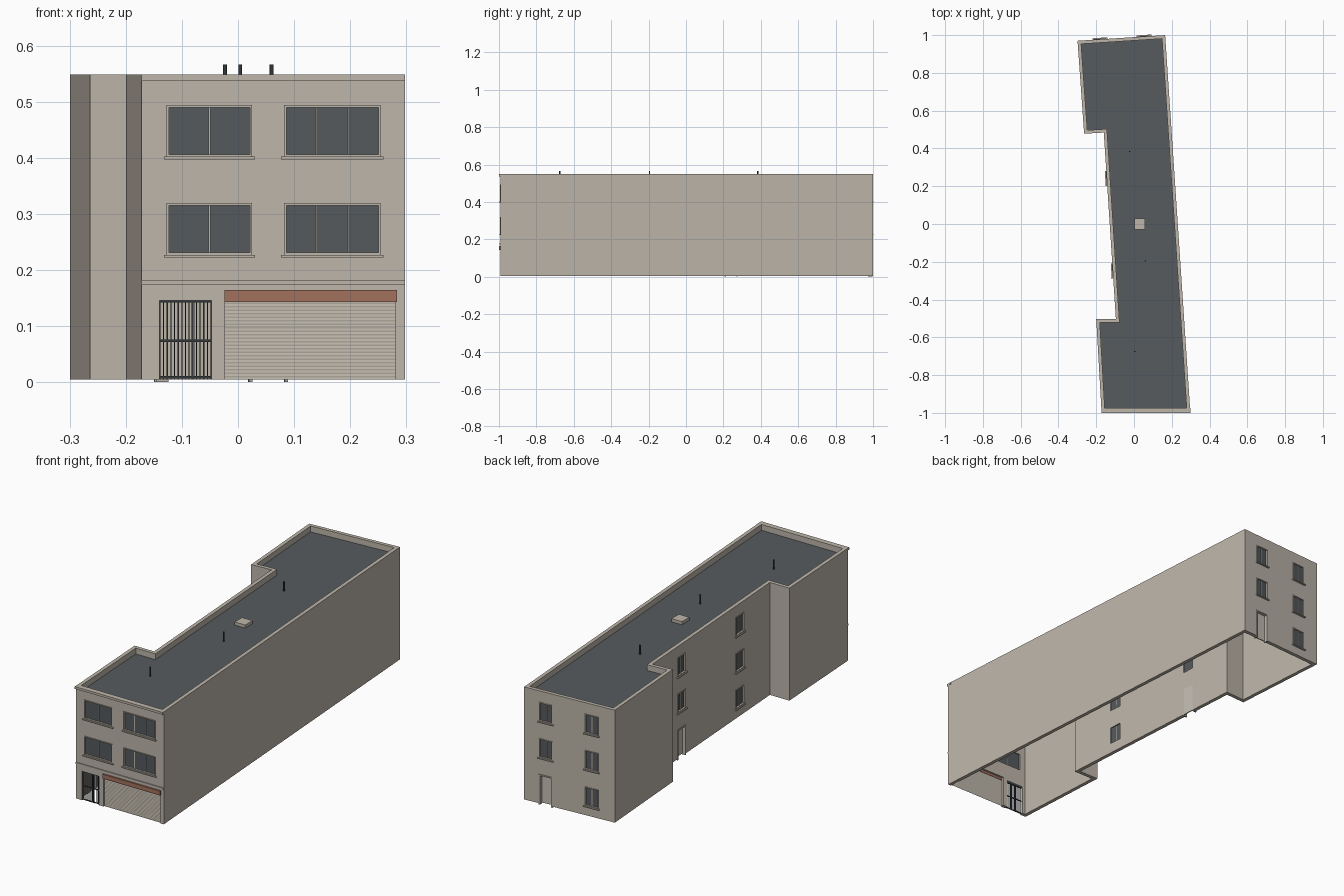
import bpy, bmesh, math
from mathutils import Vector, Matrix

cube = bpy.data.objects.get("Cube")
if cube:
    bpy.data.objects.remove(cube, do_unlink=True)


def material(name, rgb):
    m = bpy.data.materials.new(name)
    m.use_nodes = True
    m.diffuse_color = (*rgb, 1)
    m.node_tree.nodes["Principled BSDF"].inputs["Base Color"].default_value = (*rgb, 1)
    return m


STONE = material("beige stone", (0.51, 0.465, 0.40))
DOOR = material("pale door", (0.56, 0.52, 0.46))
SLATE = material("slate grey roof", (0.095, 0.105, 0.112))
GLASS = material("dark glass", (0.09, 0.10, 0.108))
IRON = material("dark iron", (0.035, 0.04, 0.043))
BROWN = material("terracotta brown", (0.36, 0.165, 0.11))

BASE, ROOF, TOP, THICK = 0.005, 0.52, 0.548, 0.018


def finish(name, bm, mat):
    bmesh.ops.recalc_face_normals(bm, faces=bm.faces)
    mesh = bpy.data.meshes.new(name)
    bm.to_mesh(mesh)
    bm.free()
    ob = bpy.data.objects.new(name, mesh)
    bpy.context.collection.objects.link(ob)
    if mat:
        mesh.materials.append(mat)
    return ob


def wall_frame(p, q):
    """Matrix with x along the wall, y outward, z up."""
    u = (q - p).normalized()
    n = Vector((u.y, -u.x))
    return Matrix(((u.x, n.x, 0, p.x), (u.y, n.y, 0, p.y), (0, 0, 1, 0), (0, 0, 0, 1)))


def boxes(name, mat, frame, items):
    """Each item is (u0, u1, z0, z1, depth0, depth1) in the wall's own frame."""
    bm = bmesh.new()
    for u0, u1, z0, z1, d0, d1 in items:
        place = Matrix.Translation(((u0 + u1) / 2, (d0 + d1) / 2, (z0 + z1) / 2))
        size = Matrix.Diagonal((u1 - u0, d1 - d0, z1 - z0, 1))
        bmesh.ops.create_cube(bm, size=1, matrix=frame @ place @ size)
    return finish(name, bm, mat)


# Footprint, counterclockwise from the front corner
outline = [Vector(p) for p in (
    (-0.172, -0.992), (0.298, -0.992), (0.165, 1.0), (-0.299, 0.97),
    (-0.264, 0.478), (-0.16, 0.484), (-0.096, -0.503), (-0.2, -0.503))]


def inset(points, t):
    result = []
    for i, p in enumerate(points):
        a = (p - points[i - 1]).normalized()
        b = (points[(i + 1) % len(points)] - p).normalized()
        na, nb = Vector((-a.y, a.x)), Vector((-b.y, b.x))
        result.append(p + (na + nb) * t / (1 + na.dot(nb)))
    return result


inner = inset(outline, THICK)

# Hollow wall shell with parapet
bm = bmesh.new()
rings = [[bm.verts.new((p.x, p.y, z)) for p in loop]
         for loop, z in ((outline, BASE), (outline, TOP), (inner, TOP), (inner, BASE))]
for k in range(4):
    a, b = rings[k], rings[(k + 1) % 4]
    for i in range(len(a)):
        j = (i + 1) % len(a)
        bm.faces.new((a[i], a[j], b[j], b[i]))
walls = finish("walls", bm, STONE)

# Flat roof slab
bm = bmesh.new()
face = bm.faces.new([bm.verts.new((p.x, p.y, ROOF)) for p in inner])
ext = bmesh.ops.extrude_face_region(bm, geom=[face])
bmesh.ops.translate(bm, vec=(0, 0, -0.01),
                    verts=[v for v in ext["geom"] if isinstance(v, bmesh.types.BMVert)])
finish("roof", bm, SLATE)

front = wall_frame(outline[0], outline[1])
back = wall_frame(outline[2], outline[3])
court = wall_frame(outline[5], outline[6])
front_len = (outline[1] - outline[0]).length
holes = []


def window(name, frame, u0, u1, z0, panes):
    z1, e, m = z0 + 0.092, 0.004, 0.0016
    holes.append((frame, (u0 + e, u1 - e, z0 + e, z1 - e, -0.05, 0.05)))
    parts = [(u0, u0 + e, z0, z1, -0.014, 0.003), (u1 - e, u1, z0, z1, -0.014, 0.003),
             (u0, u1, z1 - e, z1, -0.014, 0.003), (u0, u1, z0, z0 + e, -0.014, 0.003),
             (u0 - 0.005, u1 + 0.005, z0 - 0.005, z0, -0.002, 0.008)]
    for i in range(1, panes):
        u = u0 + (u1 - u0) * i / panes
        parts.append((u - m, u + m, z0, z1, -0.012, -0.003))
    boxes(name + "_frame", STONE, frame, parts)
    boxes(name + "_glass", GLASS, frame, [(u0 + e, u1 - e, z0 + e, z1 - e, -0.012, -0.006)])


def door(name, frame, u):
    w, e, h = 0.035, 0.006, 0.146
    holes.append((frame, (u - w + e, u + w - e, -0.05, h - e, -0.05, 0.05)))
    boxes(name + "_frame", STONE, frame, [
        (u - w, u - w + e, 0, h, -THICK, 0.003), (u + w - e, u + w, 0, h, -THICK, 0.003),
        (u - w, u + w, h - e, h, -THICK, 0.003)])
    boxes(name + "_leaf", DOOR, frame, [(u - w + e, u + w - e, BASE, h - e, -THICK, -0.013)])


# Windows and doors on three walls
LEVELS = {"ground": 0.051, "middle": 0.227, "upper": 0.402}
for level, z in LEVELS.items():
    if level != "ground":
        window(level + "_front_left_window", front, 0.254, 0.426, z, 3)
        window(level + "_front_right_window", front, 0.045, 0.197, z, 2)
    for side, frame, door_u, other_u in (("back", back, 0.112, 0.346),
                                         ("court", court, 0.244, 0.735)):
        window(f"{level}_{side}_far_window", frame, other_u - 0.035, other_u + 0.035, z, 2)
        if level == "ground":
            door(side + "_door", frame, door_u)
        else:
            window(f"{level}_{side}_near_window", frame, door_u - 0.035, door_u + 0.035, z, 2)

# Gate and shutter openings
g0, g1, gate_top = 0.032, 0.125, 0.146
s0, s1, shutter_top = 0.149, 0.453, 0.155
holes.append((front, (g0, g1, -0.05, gate_top, -0.05, 0.05)))
holes.append((front, (s0, s1, -0.05, shutter_top, -0.05, 0.05)))

# Cut every opening through the shell
for frame, item in holes:
    cutter = boxes("opening_cutter", None, frame, [item])
    cutter.hide_render = True
    mod = walls.modifiers.new("opening", "BOOLEAN")
    mod.operation, mod.solver, mod.object = "DIFFERENCE", "EXACT", cutter
    bpy.context.view_layer.objects.active = walls
    bpy.ops.object.modifier_apply(modifier=mod.name)
    bpy.data.objects.remove(cutter, do_unlink=True)

# Barred gate
bars = [(g0, g1, z - 0.002, z + 0.002, -0.008, -0.004) for z in (0.009, 0.074, 0.144)]
count = 14
for i in range(count + 1):
    u = g0 + 0.001 + (g1 - g0 - 0.002) * i / count
    bars.append((u - 0.001, u + 0.001, BASE, gate_top, -0.007, -0.005))
bars.append((0.089, 0.093, BASE, gate_top, -0.008, -0.004))
boxes("gate", IRON, front, bars)

# Roller shutter with shallow slats
bm = bmesh.new()
rows, previous = 48, None
for i in range(rows + 1):
    z = BASE + (shutter_top - BASE) * i / rows
    d = -0.006 - 0.0006 * (i % 2)
    pair = [bm.verts.new(front @ Vector((u, d, z))) for u in (s0, s1)]
    if previous:
        bm.faces.new((previous[0], previous[1], pair[1], pair[0]))
    previous = pair
finish("roller_shutter", bm, STONE)
boxes("shutter_box", BROWN, front, [(0.148, 0.455, 0.143, 0.164, -0.008, 0.007)])

# Front bands
boxes("front_coping", STONE, front, [(0, front_len, 0.537, TOP, -THICK, 0.008)])
boxes("string_course", STONE, front, [(0, front_len, 0.173, 0.181, -0.004, 0.004)])

# Roof hatch and vent pipes
boxes("roof_hatch", STONE, Matrix(), [(0.002, 0.058, ROOF - 0.005, 0.535, -0.028, 0.028)])
for i, (x, y) in enumerate(((-0.023, 0.384), (0.06, -0.195), (0.004, -0.675))):
    bpy.ops.mesh.primitive_cylinder_add(vertices=12, radius=0.0035, depth=0.05,
                                        location=(x, y, 0.541))
    pipe = bpy.context.object
    pipe.name = f"vent_pipe_{i + 1}"
    pipe.data.materials.append(IRON)
    bpy.ops.object.shade_smooth_by_angle(angle=math.radians(40))
